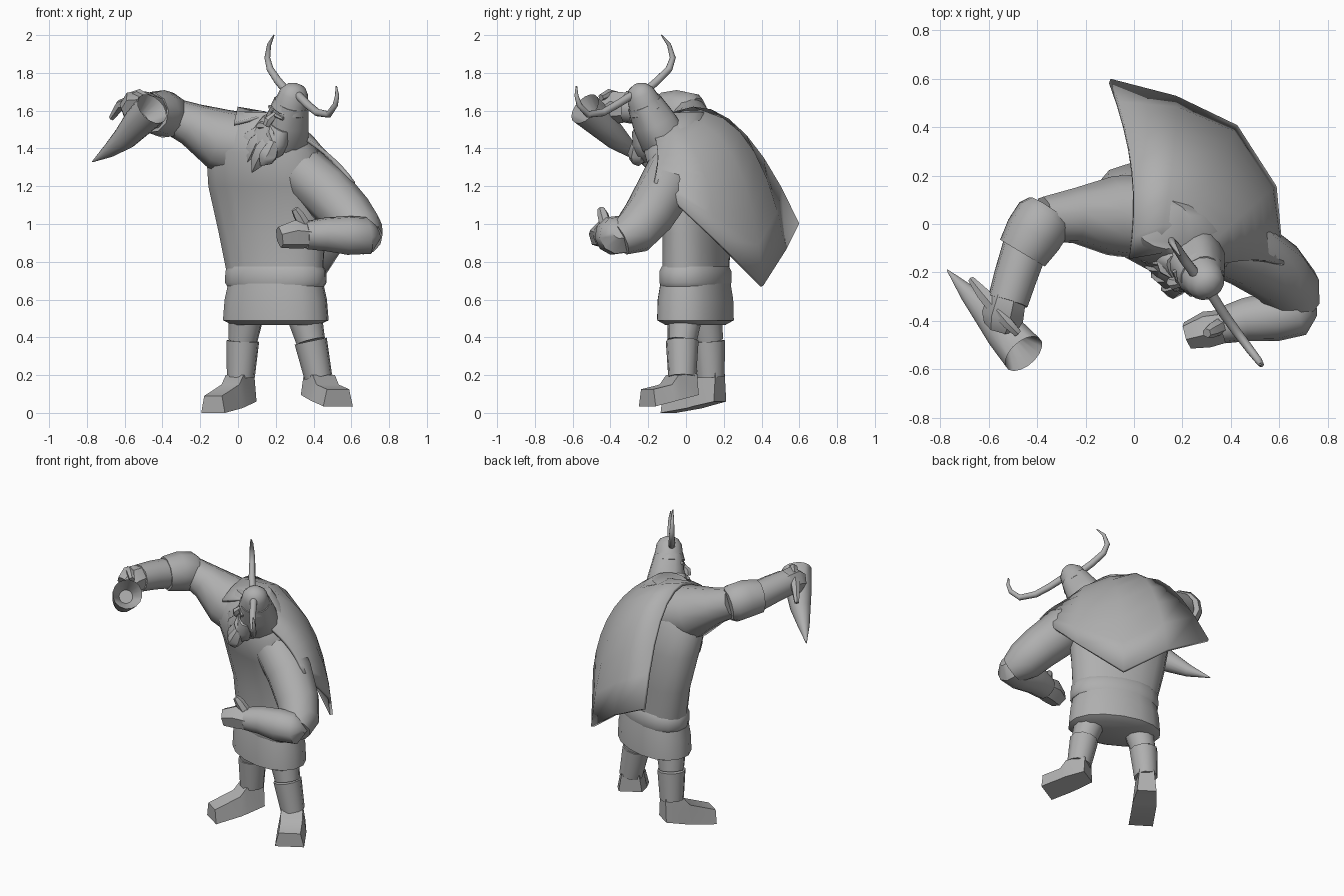
import bpy
import bmesh
from math import cos, sin, pi, radians, copysign
from mathutils import Vector, Matrix

default_cube = bpy.data.objects.get("Cube")
if default_cube:
    bpy.data.objects.remove(default_cube, do_unlink=True)

stone = bpy.data.materials.new("stone grey")
stone.use_nodes = True
stone.diffuse_color = (.43, .43, .43, 1)
stone.node_tree.nodes["Principled BSDF"].inputs["Base Color"].default_value = stone.diffuse_color


def finish(name, mesh_builder, matrix=None, angle=45):
    """Turn a bmesh into a shaded, coloured object."""
    bmesh.ops.recalc_face_normals(mesh_builder, faces=mesh_builder.faces)
    mesh = bpy.data.meshes.new(name)
    mesh_builder.to_mesh(mesh)
    mesh_builder.free()
    mesh.materials.append(stone)
    part = bpy.data.objects.new(name, mesh)
    bpy.context.collection.objects.link(part)
    if matrix:
        part.matrix_world = matrix
    bpy.ops.object.select_all(action='DESELECT')
    part.select_set(True)
    bpy.context.view_layer.objects.active = part
    bpy.ops.object.shade_smooth_by_angle(angle=radians(angle))
    return part


def bridge(builder, rings):
    """Skin closed rings of points and cap both ends; return the last cap."""
    loops = [[builder.verts.new(point) for point in ring] for ring in rings]
    count = len(loops[0])
    for lower, upper in zip(loops, loops[1:]):
        for i in range(count):
            j = (i + 1) % count
            builder.faces.new((lower[i], lower[j], upper[j], upper[i]))
    builder.faces.new(loops[0])
    return builder.faces.new(loops[-1])


def tube(name, stations, sides=10, matrix=None, hollow=()):
    """Tapered limb through (x, y, z, radius) stations."""
    points = [Vector(station[:3]) for station in stations]
    rings, side = [], None
    for i, point in enumerate(points):
        before = points[max(i - 1, 0)]
        after = points[min(i + 1, len(points) - 1)]
        along = (after - before).normalized()
        if side is None:
            side = along.orthogonal()
        side = (side - along * side.dot(along)).normalized()
        other = along.cross(side)
        radius = stations[i][3]
        rings.append([point + radius * (side * cos(a) + other * sin(a))
                      for a in (2 * pi * k / sides for k in range(sides))])
    builder = bmesh.new()
    cap = bridge(builder, rings)
    for thickness, depth in hollow:
        bmesh.ops.inset_region(builder, faces=[cap], thickness=thickness)
        bmesh.ops.translate(builder, verts=cap.verts, vec=-along * depth)
    return finish(name, builder, matrix)


def stack(name, levels, matrix, power=1, sides=16):
    """Rounded loft through (z, centre_x, centre_y, half_x, half_y) levels."""
    def soft(value):
        return copysign(abs(value) ** power, value)
    rings = []
    for z, x, y, half_x, half_y in levels:
        rings.append([(x + half_x * soft(cos(a)), y + half_y * soft(sin(a)), z)
                      for a in (2 * pi * k / sides for k in range(sides))])
    builder = bmesh.new()
    bridge(builder, rings)
    return finish(name, builder, matrix)


def curve_through(start, middle, end, t):
    """Point on the parabola through three points."""
    return ((1 - t) * (1 - 2 * t) * Vector(start) + 4 * t * (1 - t) * Vector(middle)
            + t * (2 * t - 1) * Vector(end))


# Torso, belt and tunic skirt, turned with the hips
hips = Matrix.Translation((.2, .05, 0)) @ Matrix.Rotation(radians(-22), 4, 'Z')
stack("torso", [(.7, 0, 0, .265, .155), (.95, -.022, 0, .3, .152),
                (1.2, -.038, -.026, .331, .182), (1.38, -.044, -.075, .313, .2),
                (1.5, -.052, -.085, .24, .16), (1.59, -.055, -.075, .12, .1)], hips, .95)
stack("belt", [(.67, 0, 0, .27, .165), (.69, 0, 0, .283, .172),
               (.75, 0, 0, .28, .172), (.775, 0, 0, .265, .16)], hips, .95)
stack("skirt", [(.465, 0, 0, .24, .14), (.49, 0, 0, .293, .185),
                (.6, 0, 0, .283, .183), (.7, 0, 0, .26, .168)], hips, .95)

# Legs: thigh, boot shaft and wedge-shaped foot
for side, hip, knee, ankle, toe, floor, width in (
        ("right", (.05, .09, .56), (.025, .12, .38), (.015, .13, .19), (-.11, -.06), 0, .075),
        ("left", (.34, 0, .56), (.385, -.02, .38), (.425, -.02, .19), (.51, -.17), .035, .09)):
    tube(side + "_thigh", [(*hip, .1), (*knee, .078)])
    tube(side + "_boot", [(*knee, .088), (*ankle, .075)])
    heel, tip = Vector(ankle[:2]), Vector(toe)
    forward = (tip - heel).normalized()
    across = Vector((-forward.y, forward.x))
    rings = []
    for place, half, low, high in ((heel - forward * .06, .8 * width, floor + .06, .21),
                                   (heel + forward * .06, width, floor + .035, .2),
                                   (heel + forward * .1, width, floor + .025, .15),
                                   (tip + forward * .04, width, floor, floor + .09)):
        rings.append([(*(place + across * half * s), z)
                      for s, z in ((-1, low), (1, low), (.75, high), (-.75, high))])
    builder = bmesh.new()
    bridge(builder, rings)
    finish(side + "_foot", builder, angle=50)

# Bent left arm with the fist across the belly
tube("left_upper_arm", [(.34, -.07, 1.28, .14), (.47, -.12, 1.17, .145),
                        (.59, -.2, 1.04, .135), (.65, -.27, .96, .125),
                        (.68, -.35, .92, .09)])
tube("left_forearm", [(.74, -.35, .96, .04), (.69, -.36, .94, .1), (.58, -.38, .94, .105),
                      (.46, -.395, .945, .09), (.36, -.42, .94, .075)])
tube("left_hand", [(.38, -.42, .94, .07), (.3, -.435, .945, .078), (.22, -.46, .93, .058)], 6)
tube("left_thumb", [(.36, -.42, .98, .035), (.32, -.44, 1.05, .03), (.3, -.45, 1.08, .02)], 6)

# Raised right arm with a wide cuff
tube("right_upper_arm", [(.06, .03, 1.41, .18), (-.1, .035, 1.45, .165),
                         (-.25, .035, 1.53, .115), (-.37, .02, 1.58, .095)])
tube("right_cuff", [(-.35, .055, 1.57, .1), (-.37, .025, 1.575, .122),
                    (-.415, -.045, 1.59, .122), (-.46, -.12, 1.59, .108)])
tube("right_forearm", [(-.45, -.1, 1.59, .095), (-.49, -.22, 1.61, .09),
                       (-.52, -.32, 1.62, .085)])
tube("right_hand", [(-.52, -.3, 1.62, .08), (-.54, -.38, 1.62, .09),
                    (-.55, -.42, 1.6, .07)], 7)
tube("right_finger", [(-.56, -.36, 1.65, .035), (-.62, -.29, 1.63, .03),
                      (-.67, -.23, 1.56, .015)], 6)
tube("right_thumb", [(-.56, -.36, 1.67, .03), (-.52, -.41, 1.69, .025),
                     (-.48, -.45, 1.67, .018)], 6)

# Drinking horn with an open mouth
tube("drinking_horn", [(-.77, -.19, 1.33, .003), (-.68, -.29, 1.39, .038),
                       (-.6, -.37, 1.455, .064), (-.53, -.45, 1.535, .082),
                       (-.455, -.535, 1.61, .092)], 16, hollow=((.012, 0), (.05, .1)))

# Head frame: local x looks along the face, local z along the tilted crown
crown = Vector((.25, -.4, .88)).normalized()
face = Vector((-.81, -.58, 0))
face = (face - crown * face.dot(crown)).normalized()
head_frame = Matrix((face, crown.cross(face), crown)).transposed().to_4x4()
head_frame.translation = (.22, -.12, 1.42)
stack("head", [(-.05, -.02, 0, .1, .09), (.02, -.025, 0, .125, .12),
               (.14, -.01, 0, .11, .11), (.25, 0, 0, .088, .09)], head_frame, .8)
stack("helmet", [(.21, 0, 0, .095, .095), (.215, 0, 0, .1, .1),
                 (.265, 0, 0, .085, .085), (.31, 0, 0, .078, .075),
                 (.345, 0, 0, .055, .05), (.36, 0, 0, .02, .02)], head_frame)
tube("nose", [(.08, 0, .19, .015), (.115, 0, .15, .026), (.12, 0, .12, .02)], 6, head_frame)
stack("beard", [(.13, .06, 0, .045, .1), (.06, .07, 0, .07, .12),
                (0, .085, 0, .075, .12), (-.06, .12, 0, .045, .085)], head_frame, .8)
for spread, drop in ((-.085, -.08), (-.03, -.15), (.04, -.14), (.095, -.07)):
    tube("beard_lock", [(.1, spread * .8, .06, .03), (.125, spread, 0, .05),
                        (.14, spread, drop * .5, .045), (.16, spread, drop, .004)],
         6, head_frame)
for s in (-1, 1):
    tube("moustache", [(.09, 0, .115, .02), (.115, s * .05, .09, .024),
                       (.11, s * .1, .05, .006)], 6, head_frame)
    tube("brow", [(.09, s * .015, .19, .014), (.08, s * .07, .195, .01)], 6, head_frame)

# Helmet horns
tube("left_helmet_horn", [(.32, -.29, 1.68, .022), (.37, -.37, 1.63, .021),
                          (.42, -.44, 1.59, .02), (.48, -.52, 1.58, .018),
                          (.515, -.565, 1.63, .015), (.525, -.58, 1.68, .011),
                          (.52, -.58, 1.73, .004)], 10)
tube("right_helmet_horn", [(.27, -.23, 1.69, .022), (.21, -.15, 1.76, .021),
                           (.17, -.09, 1.82, .019), (.155, -.07, 1.88, .016),
                           (.165, -.09, 1.95, .011), (.19, -.13, 2, .003)], 10)

# Cape fanning out from the neck, each rib a curve from collar to hem
ribs = [((-.02, -.14, 1.53), (-.01, .22, 1.55), (-.1, .59, 1)),
        ((.1, -.12, 1.56), (.16, .28, 1.48), (.17, .52, .86)),
        ((.2, -.1, 1.56), (.34, .24, 1.36), (.42, .4, .67)),
        ((.27, -.12, 1.54), (.48, .07, 1.33), (.58, .15, .92)),
        ((.27, -.18, 1.5), (.47, -.15, 1.37), (.61, -.17, 1.22))]
builder = bmesh.new()
steps = 8
grid = [[builder.verts.new(curve_through(*rib, k / steps)) for k in range(steps + 1)]
        for rib in ribs]
for near, far in zip(grid, grid[1:]):
    for k in range(steps):
        builder.faces.new((near[k], near[k + 1], far[k + 1], far[k]))
cape = finish("cape", builder, angle=60)
shell = cape.modifiers.new("thickness", 'SOLIDIFY')
shell.thickness = .02
shell.offset = 0
